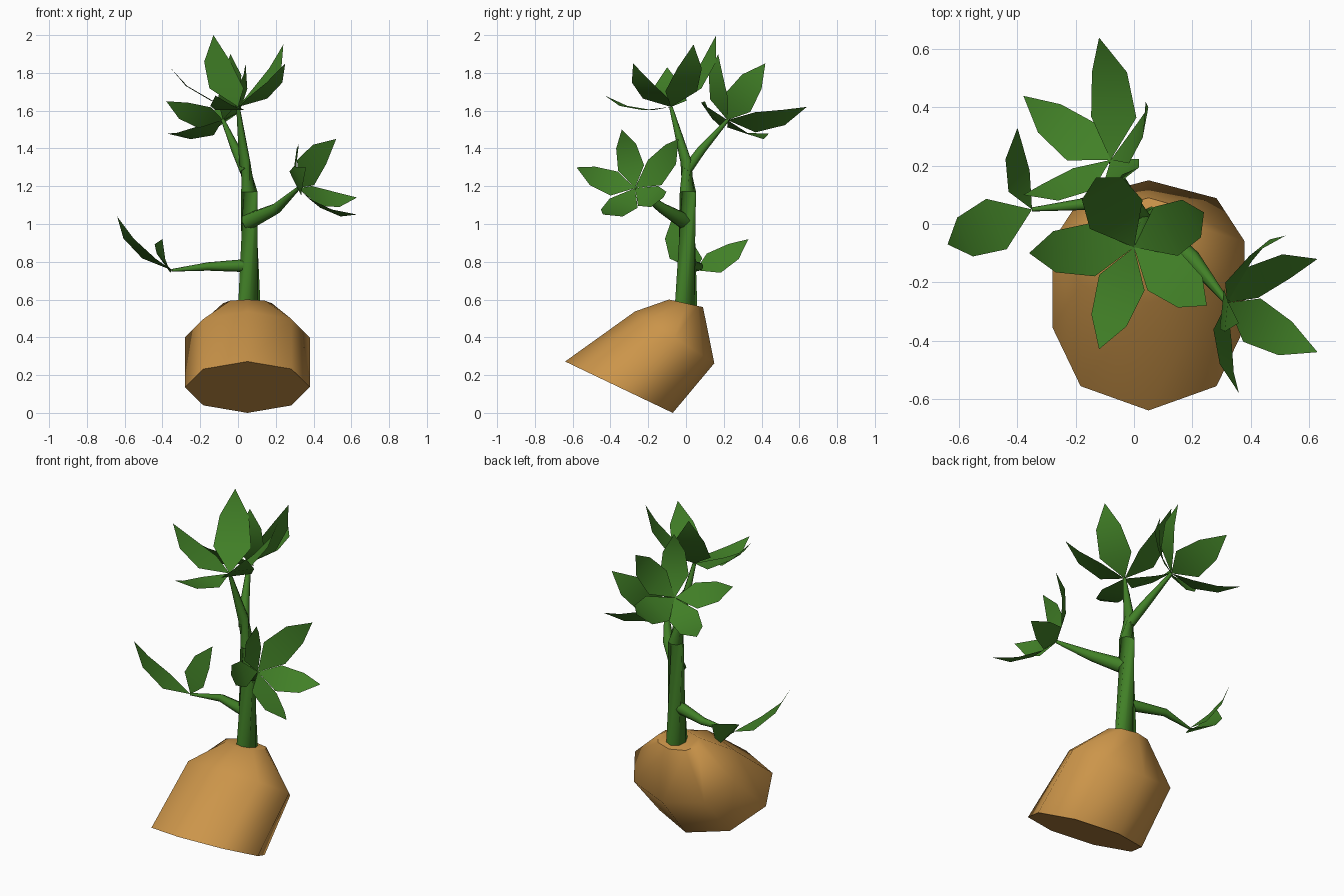
import bpy, bmesh, math
from mathutils import Vector

cube = bpy.data.objects.get("Cube")
if cube:
    bpy.data.objects.remove(cube, do_unlink=True)


def material(name, rgb):
    mat = bpy.data.materials.new(name)
    mat.use_nodes = True
    mat.diffuse_color = (*rgb, 1)
    bsdf = next(n for n in mat.node_tree.nodes if n.type == 'BSDF_PRINCIPLED')
    bsdf.inputs["Base Color"].default_value = (*rgb, 1)
    return mat


CLAY = material("clay_brown", (0.6, 0.3, 0.068))
GREEN = material("plant_green", (0.053, 0.215, 0.02))


def finish(name, bm, mat, angle, closed=True):
    if closed:
        bmesh.ops.recalc_face_normals(bm, faces=bm.faces)
    mesh = bpy.data.meshes.new(name)
    bm.to_mesh(mesh)
    bm.free()
    mesh.materials.append(mat)
    obj = bpy.data.objects.new(name, mesh)
    bpy.context.collection.objects.link(obj)
    bpy.ops.object.select_all(action='DESELECT')
    obj.select_set(True)
    bpy.context.view_layer.objects.active = obj
    bpy.ops.object.shade_smooth_by_angle(angle=math.radians(angle))
    return obj


def loft(name, rings, mat, angle):
    """Skin a list of (centre, u, v) elliptical rings and cap both ends."""
    bm = bmesh.new()
    sides = 8
    loops = []
    for centre, u, v in rings:
        turns = [math.tau * i / sides for i in range(sides)]
        loops.append([bm.verts.new(centre + u * math.cos(a) + v * math.sin(a))
                      for a in turns])
    for low, high in zip(loops, loops[1:]):
        for i in range(sides):
            j = (i + 1) % sides
            bm.faces.new((low[i], low[j], high[j], high[i]))
    bm.faces.new(loops[0][::-1])
    bm.faces.new(loops[-1])
    return finish(name, bm, mat, angle)


def tube(name, points, radii):
    pts = [Vector(p) for p in points]
    rings = []
    for i, p in enumerate(pts):
        along = pts[min(i + 1, len(pts) - 1)] - pts[max(i - 1, 0)]
        turn = along.to_track_quat('Z', 'Y')
        rings.append((p, turn @ Vector((radii[i], 0, 0)),
                      turn @ Vector((0, radii[i], 0))))
    return loft(name, rings, GREEN, 50)


def leaf(name, base, tip, facing):
    """Blade widening from a point, bowed away from its facing side."""
    base, tip = Vector(base), Vector(tip)
    axis = (tip - base).normalized()
    side = axis.cross(Vector(facing)).normalized()
    normal = side.cross(axis)
    length = (tip - base).length
    bm = bmesh.new()
    pairs = []
    for t, half in ((0.33, 0.22), (0.7, 0.17)):
        mid = base.lerp(tip, t) - normal * 0.1 * length
        pairs.append([bm.verts.new(mid + side * half * length * s)
                      for s in (1, -1)])
    (a, b), (c, d) = pairs
    start, end = bm.verts.new(base), bm.verts.new(tip)
    bm.faces.new((start, a, b))
    bm.faces.new((a, c, d, b))
    bm.faces.new((c, end, d))
    return finish(name, bm, GREEN, 30, closed=False)


# Slanted pot: centre y and z, front offset y and z, half width
pot_rings = [(-0.355, 0.136, -0.285, 0.136, 0.33),
             (-0.06, 0.4, -0.21, 0.137, 0.33),
             (0, 0.58, -0.09, 0.02, 0.13)]
loft("pot", [(Vector((0.05, y, z)), Vector((0, dy, dz)), Vector((w, 0, 0)))
             for y, z, dy, dz, w in pot_rings], CLAY, 55)

# Trunk and branches
tube("trunk", [(0.06, 0, 0.55), (0.06, 0.01, 1.17), (0.035, 0, 1.33),
               (0, -0.08, 1.62)], (0.06, 0.043, 0.03, 0.01))
tube("back_branch", [(0.04, 0, 1.28), (-0.01, 0.08, 1.39),
                     (-0.08, 0.22, 1.55)], (0.03, 0.025, 0.01))
tube("left_branch", [(0.05, 0, 1.01), (0.2, -0.12, 1.08),
                     (0.32, -0.27, 1.19)], (0.045, 0.03, 0.01))
tube("right_branch", [(0.05, 0, 0.78), (-0.16, 0.07, 0.775),
                      (-0.35, 0.05, 0.755)], (0.035, 0.022, 0.007))

# Leaf clusters: base, facing direction, leaf tips
clusters = {
    "top": ((0, -0.08, 1.62), (0, 0, 1),
            [(-0.13, 0.16, 2), (0.24, 0.04, 1.95), (0.25, -0.28, 1.85),
             (-0.12, -0.43, 1.68), (-0.36, -0.1, 1.83)]),
    "back": ((-0.08, 0.22, 1.55), (-0.5, 0.65, 0.75),
             [(-0.12, 0.64, 1.62), (-0.38, 0.44, 1.48), (0.04, 0.42, 1.85),
              (-0.38, 0.1, 1.65), (-0.04, 0.17, 1.9)]),
    "left": ((0.32, -0.27, 1.19), (0.9, -0.2, 0.5),
             [(0.52, -0.04, 1.45), (0.36, -0.34, 1.5), (0.63, -0.12, 1.14),
              (0.63, -0.44, 1.05), (0.36, -0.58, 1.3)]),
    "right": ((-0.35, 0.05, 0.755), (0.5, 0.2, 0.5),
              [(-0.64, -0.07, 1.04), (-0.4, 0.33, 0.92)]),
}
for place, (base, facing, tips) in clusters.items():
    for number, tip in enumerate(tips, 1):
        leaf(f"{place}_leaf_{number}", base, tip, facing)
